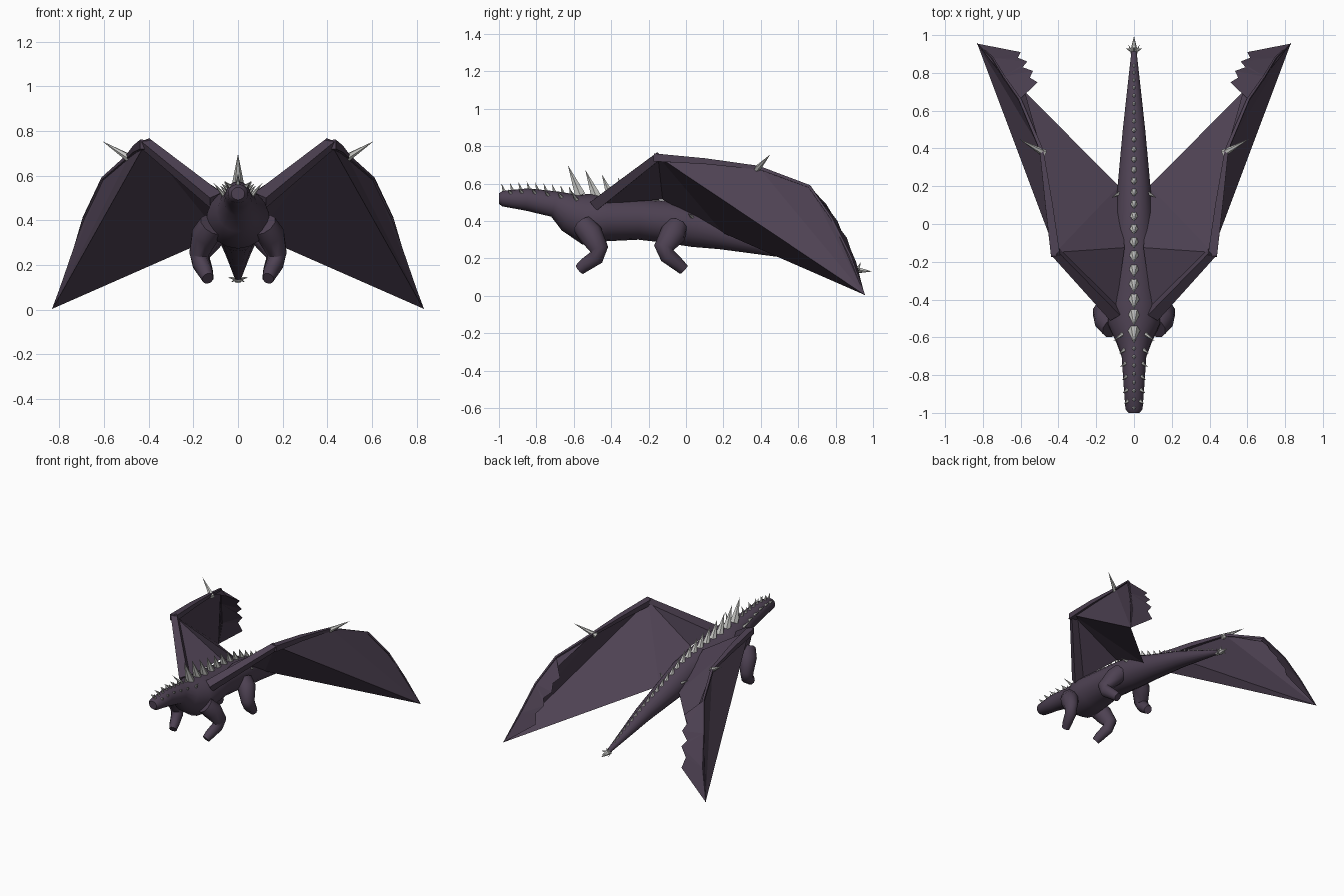
import bpy, bmesh, math
from mathutils import Vector

if "Cube" in bpy.data.objects:
    bpy.data.objects.remove(bpy.data.objects["Cube"])


def material(name, rgb):
    m = bpy.data.materials.new(name)
    m.diffuse_color = (*rgb, 1)
    m.use_nodes = True
    m.node_tree.nodes["Principled BSDF"].inputs["Base Color"].default_value = m.diffuse_color
    return m


HIDE = material("dark_purple_hide", (0.075, 0.053, 0.085))
BONE = material("pale_bone", (0.56, 0.56, 0.54))


def finish(name, bm, mat, mirror=False, smooth=False, closed=True):
    if closed:
        bmesh.ops.recalc_face_normals(bm, faces=bm.faces)
    me = bpy.data.meshes.new(name)
    bm.to_mesh(me)
    bm.free()
    me.materials.append(mat)
    ob = bpy.data.objects.new(name, me)
    bpy.context.collection.objects.link(ob)
    if mirror:
        ob.modifiers.new("mirror", "MIRROR").use_mirror_merge = False
    if smooth:
        bpy.context.view_layer.objects.active = ob
        ob.select_set(True)
        bpy.ops.object.shade_smooth_by_angle(angle=math.radians(50))
        ob.select_set(False)
    return ob


def add_tube(bm, stations, n):
    """Capped tube through stations (x, y, z, width radius, height radius)."""
    pts = [Vector(s[:3]) for s in stations]
    rings = []
    for i, s in enumerate(stations):
        t = (pts[min(i + 1, len(pts) - 1)] - pts[max(i - 1, 0)]).normalized()
        ref = Vector((1, 0, 0)) if abs(t.x) < 0.8 else Vector((0, 1, 0))
        u = (ref - t * ref.dot(t)).normalized()
        v = t.cross(u)
        angles = [2 * math.pi * (k + 0.5) / n for k in range(n)]
        rings.append([bm.verts.new(pts[i] + u * s[3] * math.cos(a) + v * s[4] * math.sin(a)) for a in angles])
    for a, b in zip(rings, rings[1:]):
        for k in range(n):
            bm.faces.new((a[k], a[(k + 1) % n], b[(k + 1) % n], b[k]))
    bm.faces.new(rings[0])
    bm.faces.new(rings[-1])


def tube(name, stations, n, **kw):
    bm = bmesh.new()
    add_tube(bm, stations, n)
    return finish(name, bm, HIDE, **kw)


def spikes(name, items, mirror=False, n=6):
    """Cones given as (base, tip, radius)."""
    bm = bmesh.new()
    for base, tip, r in items:
        b, t = Vector(base), Vector(tip)
        d = t - b
        q = d.to_track_quat("Z", "Y")
        ring = [bm.verts.new(b + q @ Vector((r * math.cos(k * 2 * math.pi / n), r * math.sin(k * 2 * math.pi / n), 0)))
                for k in range(n)]
        top = bm.verts.new(t)
        for k in range(n):
            bm.faces.new((ring[k], ring[(k + 1) % n], top))
        bm.faces.new(ring)
    return finish(name, bm, BONE, mirror=mirror)


# Body from snout to tail: y, centre height, half width, half height
BODY = [(-1.0, .52, .03, .028), (-.98, .52, .046, .042), (-.85, .515, .056, .06),
        (-.7, .49, .066, .07), (-.62, .445, .095, .105), (-.53, .41, .14, .138),
        (-.42, .41, .142, .118), (-.25, .41, .12, .11), (-.1, .395, .112, .112),
        (.05, .37, .1, .11), (.2, .335, .088, .088), (.5, .265, .06, .058), (.93, .135, .012, .012)]
tube("body", [(0, y, z, w, h) for y, z, w, h in BODY], 18, smooth=True)


def back(y, side=0.0):
    """Point on the body surface; side is the angle away from the spine."""
    for a, b in zip(BODY, BODY[1:]):
        if a[0] <= y <= b[0]:
            f = (y - a[0]) / (b[0] - a[0])
            z, w, h = (a[i] + (b[i] - a[i]) * f for i in (1, 2, 3))
            return Vector((w * math.sin(side), y, z + h * math.cos(side)))


# Legs
tube("front_leg", [(.115, -.55, .38, .06, .06), (.15, -.51, .33, .062, .066), (.175, -.465, .25, .045, .05),
                   (.165, -.48, .205, .04, .042), (.145, -.54, .165, .033, .036),
                   (.135, -.57, .14, .026, .03)], 10, mirror=True, smooth=True)
tube("hind_leg", [(.08, -.05, .37, .06, .06), (.12, -.07, .33, .062, .07), (.165, -.12, .255, .046, .052),
                  (.165, -.10, .215, .042, .043), (.145, -.045, .17, .034, .036),
                  (.135, -.012, .14, .027, .03)], 10, mirror=True, smooth=True)

# Wing joints
SHOULDER, ELBOW, WRIST = (.1, -.48, .49), (.415, -.15, .745), (.49, .39, .685)
KNUCKLE_A, KNUCKLE_B, KNUCKLE_C, TIP = (.605, .66, .585), (.69, .78, .41), (.75, .88, .21), (.83, .955, .005)
ROOT, SPINE = (.08, .2, .335), (.05, -.125, .515)

# Wing bones, four sided
tube("wing_upper_arm", [(*SHOULDER, .045, .04), (*ELBOW, .03, .028)], 4, mirror=True)
tube("wing_forearm", [(.415, -.17, .74, .034, .03), (.45, .1, .72, .028, .022), (*WRIST, .014, .014)], 4, mirror=True)
tube("wing_finger", [(*WRIST, .013, .013), (*KNUCKLE_A, .01, .01), (*KNUCKLE_B, .008, .008),
                     (*KNUCKLE_C, .007, .007), (*TIP, .003, .003)], 4, mirror=True)


def sheet(name, polys):
    bm = bmesh.new()
    for p in polys:
        bm.faces.new([bm.verts.new(c) for c in p])
    bmesh.ops.remove_doubles(bm, verts=bm.verts, dist=0.0005)
    return finish(name, bm, HIDE, mirror=True, closed=False)


# Large inner membrane and the outer panel that folds up to the fingers
sheet("wing_inner_membrane", [(SHOULDER, ELBOW, SPINE), (SPINE, ELBOW, ROOT), (ROOT, ELBOW, TIP)])
sheet("wing_outer_membrane", [(ELBOW, TIP, WRIST), (WRIST, TIP, KNUCKLE_A), (KNUCKLE_A, TIP, KNUCKLE_B),
                              (KNUCKLE_B, TIP, KNUCKLE_C)])

# Ragged membrane curling inward from the fingers
RAGGED = [(.575, .69, .53), (.51, .75, .49), (.56, .78, .44), (.535, .81, .40), (.59, .83, .35),
          (.565, .86, .31), (.615, .88, .25), (.60, .91, .18)]
anchors = [KNUCKLE_A, KNUCKLE_A, KNUCKLE_A, KNUCKLE_B, KNUCKLE_B, KNUCKLE_C, KNUCKLE_C, TIP]
rag = [(WRIST, KNUCKLE_A, RAGGED[0])]
for i in range(7):
    rag.append((anchors[i], RAGGED[i + 1], RAGGED[i]))
    if anchors[i] != anchors[i + 1]:
        rag.append((anchors[i], anchors[i + 1], RAGGED[i + 1]))
sheet("wing_ragged_edge", rag)

# Bone spike on each wing wrist
spikes("wing_spike", [((.475, .375, .672), (.608, .45, .755), .02)], mirror=True)

# Spine spikes: tiny on the head, tall over the shoulders, shrinking to the tail
row = []
y = -.97
while y < .86:
    if y < -.58:
        h, r, step = .042, .012, .045
    else:
        f = max(0, 1 - (y + .53) / 1.4)
        h, r, step = .03 + .13 * f * f, .011 + .021 * f, .035 + .05 * f
    p = back(y)
    row.append((p - Vector((0, 0, .012)), p + Vector((0, -h * .4, h * .9)), r))
    y += step
spikes("spine_spikes", row)

# Paired side spikes along head, neck and hips
pairs = []
for i, (y, s, h) in enumerate([(-.94, .8, .025), (-.88, .8, .03), (-.81, .8, .03), (-.74, .85, .035), (-.67, .8, .035),
                               (-.59, .7, .06), (.03, 1.1, .04), (.16, 1.1, .04)]):
    p = back(y, s)
    out = Vector((math.sin(s), -.5, math.cos(s))) * h
    pairs.append((p - out * .2, p + out, .011))
spikes("side_spikes", pairs, mirror=True)

# Tail tip cluster
base = Vector((0, .915, .137))
spikes("tail_spikes", [(base, (0, .995, .13), .02), (base, (.045, .93, .145), .014), (base, (-.045, .93, .145), .014),
                       (base, (0, .935, .18), .014), (base - Vector((0, .03, 0)), (.03, .95, .125), .012),
                       (base - Vector((0, .03, 0)), (-.03, .95, .125), .012)])
